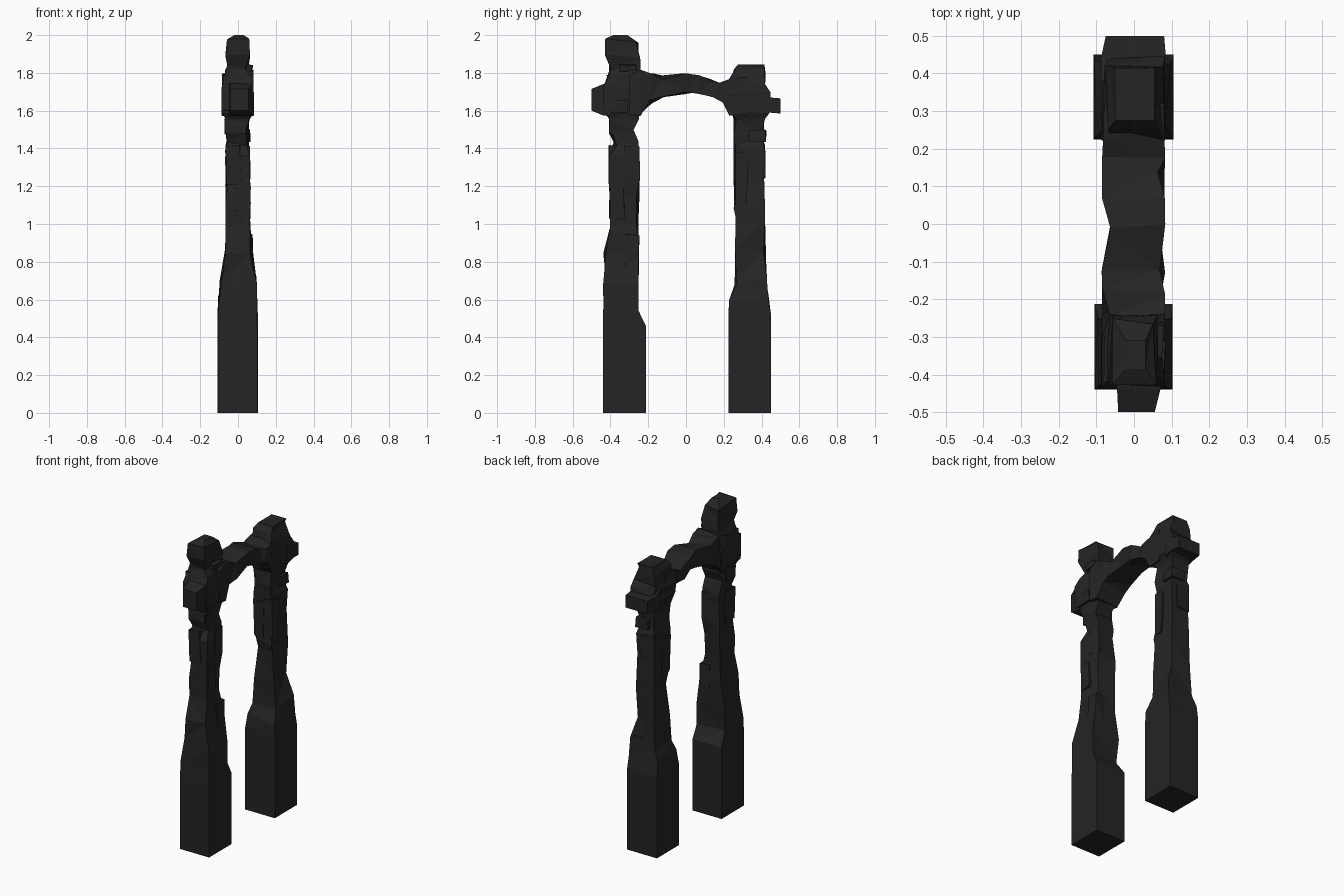
import bpy, bmesh, random
from mathutils import Vector

random.seed(7)
stone = bpy.data.materials.new("charcoal stone")
stone.diffuse_color = (0.018, 0.018, 0.018, 1)


def finish(bm, name):
    bmesh.ops.triangulate(bm, faces=[f for f in bm.faces if len(f.verts) > 3])
    bmesh.ops.recalc_face_normals(bm, faces=bm.faces[:])
    me = bpy.data.meshes.new(name)
    bm.to_mesh(me)
    bm.free()
    me.materials.append(stone)
    ob = bpy.data.objects.new(name, me)
    bpy.context.collection.objects.link(ob)
    return ob


def loft(name, rings, axis="z", rough=0.02, slant=0.02, skip=2):
    """Skin four-cornered rings (t, x0, x1, b0, b1); corners are chipped inward only."""
    bm = bmesh.new()
    loops = []
    for i, (t, x0, x1, b0, b1) in enumerate(rings):
        loop = []
        chipped = random.randrange(4)
        for k, (x, b) in enumerate(((x0, b0), (x1, b0), (x1, b1), (x0, b1))):
            u = t
            if skip <= i < len(rings) - 1:
                u += random.uniform(-slant, slant)
                r = rough if k == chipped else rough * 0.15
                x -= (1 if x > (x0 + x1) / 2 else -1) * r * random.uniform(0.5, 1)
                b -= (1 if b > (b0 + b1) / 2 else -1) * r * random.uniform(0.5, 1)
            loop.append(bm.verts.new((x, b, u) if axis == "z" else (x, u, b)))
        loops.append(loop)
    for a, c in zip(loops, loops[1:]):
        for k in range(4):
            n = (k + 1) % 4
            bm.faces.new((a[k], a[n], c[n], c[k]))
    bm.faces.new(loops[0])
    bm.faces.new(loops[-1])
    return finish(bm, name)


def chunk(name, x0, x1, y0, y1, z0, z1, chip=0.012):
    """Broken block: a box with unevenly chipped corners."""
    bm = bmesh.new()
    bmesh.ops.create_cube(bm, size=1)
    c = Vector(((x0 + x1) / 2, (y0 + y1) / 2, (z0 + z1) / 2))
    s = Vector((x1 - x0, y1 - y0, z1 - z0))
    for v in bm.verts:
        p = Vector([v.co[i] * s[i] for i in range(3)])
        for i in range(3):
            p[i] -= (1 if p[i] > 0 else -1) * random.uniform(0, min(chip, s[i] * 0.3))
        v.co = c + p
    return finish(bm, name)


# Tall front pillar with its rounded head
loft("front_pillar", [
    (0.00, -.105, .102, -.44, -.212), (0.46, -.105, .102, -.44, -.212),
    (0.56, -.105, .102, -.44, -.25), (0.70, -.10, .102, -.44, -.25),
    (0.86, -.07, .08, -.44, -.25), (0.99, -.068, .065, -.405, -.25),
    (1.12, -.068, .065, -.405, -.245), (1.22, -.068, .065, -.41, -.245),
    (1.37, -.068, .065, -.41, -.245), (1.42, -.06, .06, -.385, -.25),
    (1.49, -.068, .06, -.41, -.275), (1.56, -.07, .06, -.41, -.245),
    (1.60, -.088, .08, -.44, -.24), (1.74, -.088, .085, -.44, -.235),
    (1.79, -.07, .07, -.41, -.235), (1.83, -.06, .055, -.41, -.24),
    (1.88, -.07, .065, -.43, -.24), (1.965, -.06, .062, -.43, -.248),
    (2.00, -.02, .03, -.385, -.31)])

# Shorter back pillar
loft("back_pillar", [
    (0.00, -.108, .105, .225, .45), (0.52, -.108, .105, .225, .45),
    (0.61, -.108, .105, .225, .44), (0.70, -.08, .10, .255, .43),
    (0.85, -.07, .075, .258, .425), (1.03, -.068, .065, .26, .42),
    (1.10, -.068, .065, .25, .42), (1.25, -.065, .06, .25, .415),
    (1.40, -.068, .065, .25, .42), (1.45, -.06, .058, .25, .41),
    (1.56, -.068, .065, .25, .42), (1.61, -.088, .085, .23, .45),
    (1.68, -.088, .085, .22, .45), (1.74, -.08, .08, .22, .42),
    (1.81, -.07, .065, .25, .425), (1.845, -.05, .055, .275, .415)])

# Arched span between the pillars
loft("arch_span", [
    (-.30, -.085, .083, 1.58, 1.79), (-.24, -.087, .085, 1.57, 1.82),
    (-.18, -.088, .085, 1.635, 1.80), (-.12, -.088, .085, 1.67, 1.79),
    (0.00, -.065, .085, 1.685, 1.80), (.06, -.088, .085, 1.685, 1.79),
    (.13, -.088, .085, 1.67, 1.77), (.19, -.088, .085, 1.64, 1.75),
    (.245, -.085, .083, 1.57, 1.77), (.32, -.08, .08, 1.58, 1.78)],
    axis="y", rough=0.025, slant=0.015, skip=1)

# Stubs sticking out past the pillars
loft("front_stub", [(-.40, -.06, .075, 1.57, 1.75), (-.44, -.045, .07, 1.575, 1.74),
                    (-.50, -.042, .055, 1.60, 1.715)], axis="y")
loft("back_stub", [(.38, -.088, .085, 1.575, 1.70), (.44, -.088, .085, 1.59, 1.67),
                   (.50, -.075, .08, 1.585, 1.665)], axis="y")

# Broken slabs clinging to the shafts and capitals: x0 x1 y0 y1 z0 z1
slabs = [
    (-.07, .02, -.41, -.30, 1.20, 1.42), (0, .067, -.33, -.24, 1.23, 1.42),
    (-.02, .068, -.41, -.32, 1.02, 1.20), (0, .085, -.33, -.245, .72, .95),
    (-.075, .05, -.41, -.30, 1.47, 1.56), (-.09, .085, -.435, -.30, 1.58, 1.66),
    (0, .08, -.36, -.26, 1.80, 1.85), (-.09, 0, -.42, -.28, 1.68, 1.79),
    (-.07, .03, .33, .425, 1.24, 1.40), (0, .068, .25, .33, 1.10, 1.38),
    (-.07, .01, .25, .34, 1.12, 1.36), (-.03, .068, .33, .43, 1.43, 1.50),
    (-.088, .085, .24, .40, 1.59, 1.68), (0, .08, .34, .43, .56, .74)]
for i, s in enumerate(slabs):
    chunk(f"broken_slab_{i + 1}", *s)
